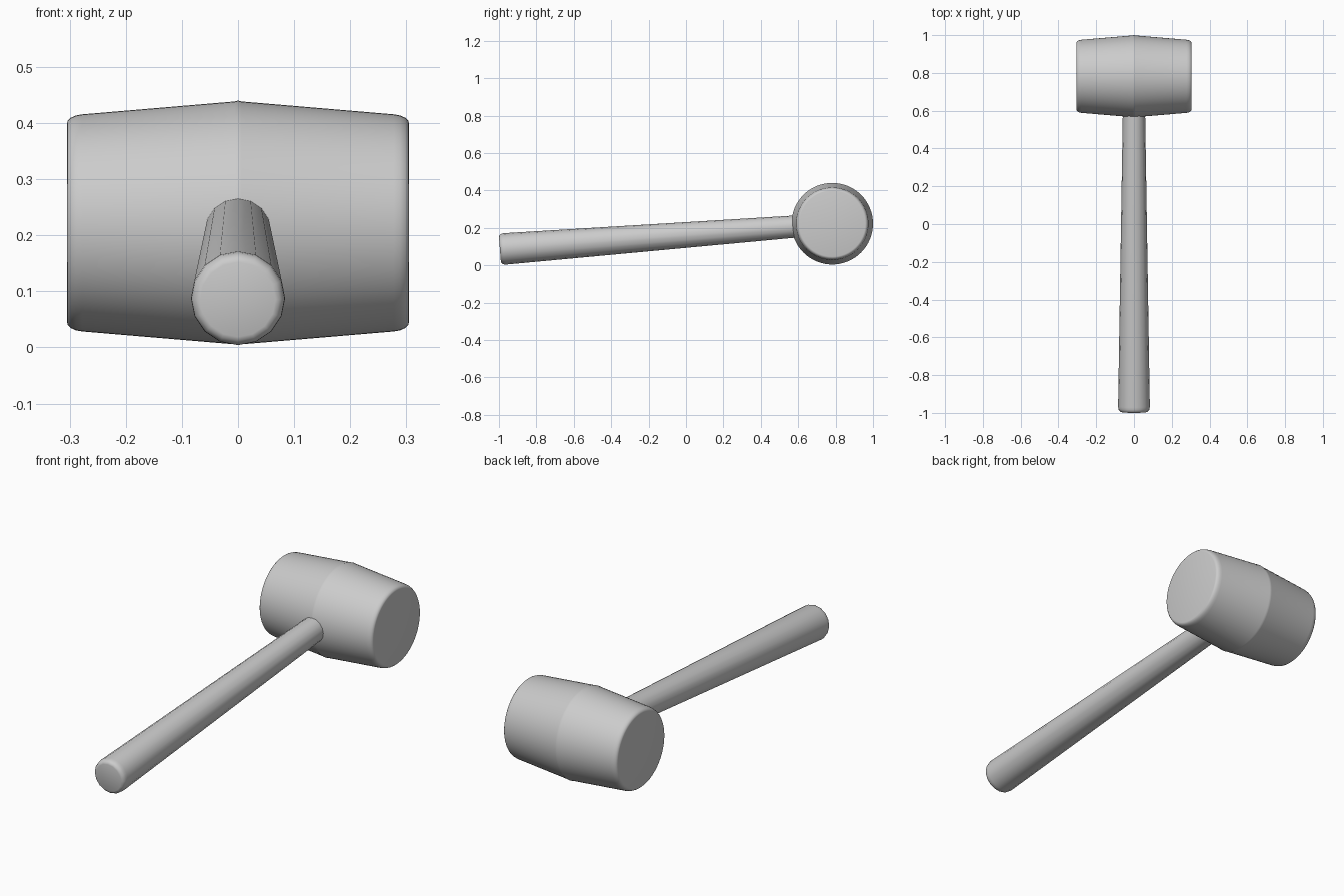
import bpy, bmesh, math
from mathutils import Matrix, Vector

if "Cube" in bpy.data.objects:
    bpy.data.objects.remove(bpy.data.objects["Cube"])


def lathe(name, profile, sides, matrix):
    """Revolve (radius, height) points about local z, cap both ends, smooth shade."""
    bm = bmesh.new()
    rings = []
    for r, h in profile:
        rings.append([bm.verts.new((r * math.cos(2 * math.pi * i / sides),
                                    r * math.sin(2 * math.pi * i / sides), h))
                      for i in range(sides)])
    for a, b in zip(rings, rings[1:]):
        for i in range(sides):
            j = (i + 1) % sides
            bm.faces.new((a[i], a[j], b[j], b[i]))
    bm.faces.new(rings[0][::-1])
    bm.faces.new(rings[-1])
    bmesh.ops.recalc_face_normals(bm, faces=bm.faces[:])
    mesh = bpy.data.meshes.new(name)
    bm.to_mesh(mesh)
    bm.free()
    obj = bpy.data.objects.new(name, mesh)
    obj.matrix_world = matrix
    bpy.context.collection.objects.link(obj)
    bpy.context.view_layer.objects.active = obj
    obj.select_set(True)
    bpy.ops.object.shade_smooth_by_angle(angle=math.radians(32))
    obj.select_set(False)
    return obj


head_centre = Vector((0, 0.782, 0.222))

# Head: double-tapered barrel lying along x, with rounded rims
half = [(0.2165, 0.006), (0.1935, 0.278), (0.1915, 0.289), (0.1875, 0.298),
        (0.182, 0.3035), (0.176, 0.305)]
profile = [(r, -h) for r, h in reversed(half)] + [(0.218, 0)] + half
lathe("mallet_head", profile, 64,
      Matrix.Translation(head_centre) @ Matrix.Rotation(math.pi / 2, 4, 'Y'))

# Handle: tapered round bar from the grip end into the head centre
grip_end = Vector((0, -0.995, 0.0855))
axis = head_centre - grip_end
length = axis.length
tilt = Matrix.Rotation(math.atan2(axis.z, axis.y) - math.pi / 2, 4, 'X')
handle = [(0.067, 0), (0.074, 0.0025), (0.080, 0.009), (0.083, 0.018),
          (0.084, 0.03), (0.056, length)]
lathe("handle", handle, 16, Matrix.Translation(grip_end) @ tilt)
